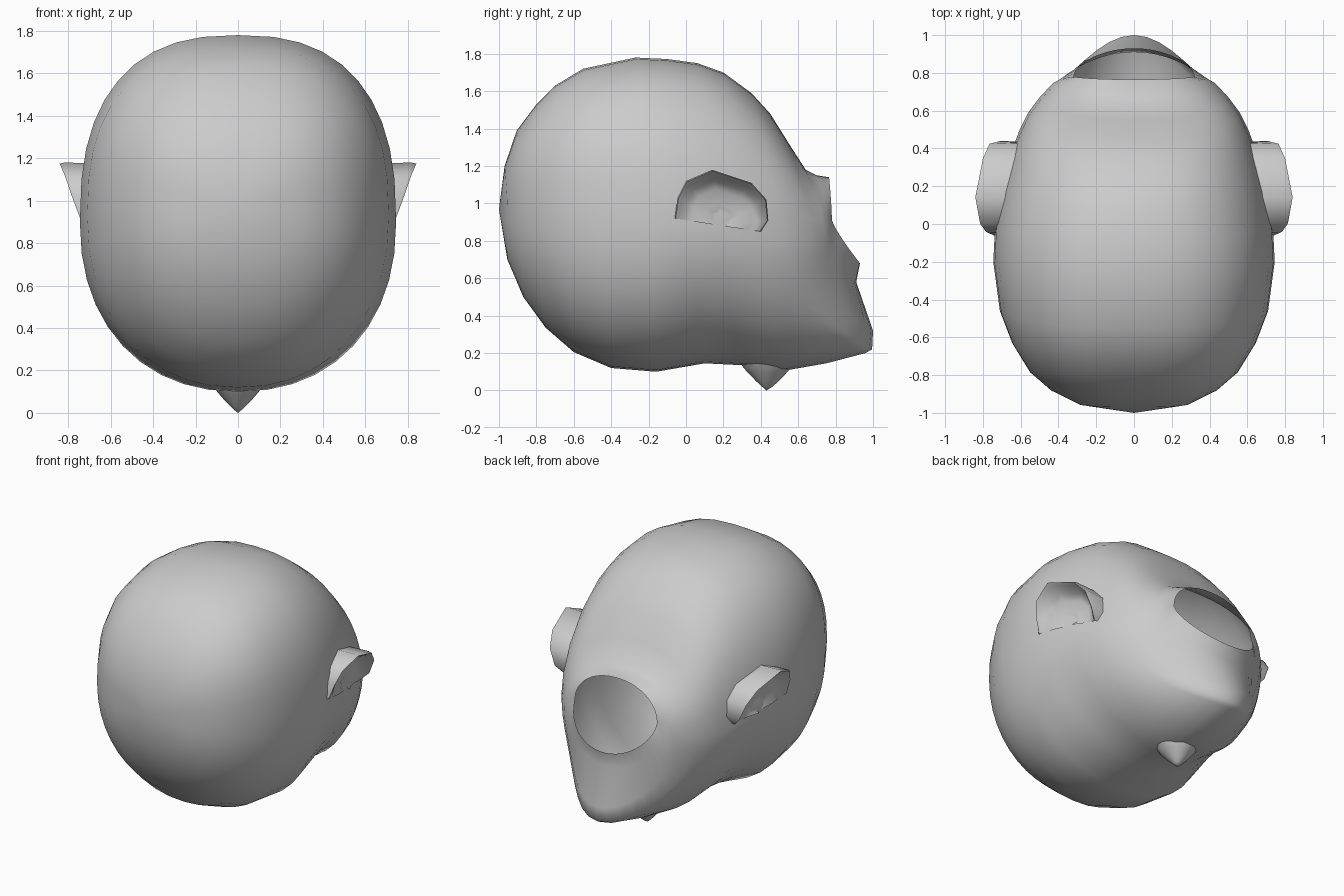
import bpy, bmesh, math

if "Cube" in bpy.data.objects:
    bpy.data.objects.remove(bpy.data.objects["Cube"])

def make(name, verts, faces, angle=50):
    me = bpy.data.meshes.new(name)
    me.from_pydata(verts, [], faces)
    bm = bmesh.new()
    bm.from_mesh(me)
    bmesh.ops.recalc_face_normals(bm, faces=bm.faces)
    bm.to_mesh(me)
    bm.free()
    ob = bpy.data.objects.new(name, me)
    bpy.context.collection.objects.link(ob)
    bpy.ops.object.select_all(action='DESELECT')
    bpy.context.view_layer.objects.active = ob
    ob.select_set(True)
    bpy.ops.object.shade_smooth_by_angle(angle=math.radians(angle))
    return ob

# Head: tilted rings from the face opening back to the rear pole
# (top y, z), (side x, y, z), (bottom y, z), optional lower squareness and bend
rings = [
    ((.765, 1.14), (.32, .78, .91), (.93, .68), 2.0, 1.2),
    ((.70, 1.15), (.385, .77, .86), (.91, .58), 2.0, 1.9),
    ((.64, 1.18), (.43, .745, .82), (1.0, .32), 2.0, 3.2),
    ((.55, 1.32), (.50, .67, .80), (.995, .22), 1.95, 3.4),
    ((.45, 1.48), (.56, .59, .80), (.96, .20), 1.9, 3.4),
    ((.35, 1.59), (.605, .50, .80), (.75, .145), 1.8, 2.6),
    ((.20, 1.70), (.65, .38, .82), (.52, .105), 1.8, 1.9),
    ((.06, 1.75), (.70, .20, .85), (.30, .135), 1.75, 1.6),
    ((-.10, 1.772), (.735, 0, .88), (.10, .145), 1.9, 1.5),
    ((-.27, 1.78), (.745, -.20, .90), (-.16, .10)),
    ((-.55, 1.72), (.71, -.46, .93), (-.40, .12)),
    ((-.70, 1.63), (.645, -.63, .95), (-.60, .205)),
    ((-.80, 1.53), (.55, -.785, .97), (-.75, .335)),
    ((-.905, 1.39), (.44, -.88, .97), (-.87, .50)),
    ((-.97, 1.20), (.29, -.955, .97), (-.955, .70)),
]
N = 40
verts, faces = [], []
for i, (top, side, bot, *shape) in enumerate(rings):
    n_low, bend = shape or (2.2, 1.5)
    for k in range(N):
        a = 2 * math.pi * k / N
        up = math.sin(a) >= 0
        n = (2.5 if i else 2.1) if up else n_low
        end, p = (top, 1.5) if up else (bot, bend)
        c = math.copysign(abs(math.cos(a)) ** (2 / n), math.cos(a))
        v = abs(math.sin(a)) ** (2 / n)
        verts.append((side[0] * c,
                      side[1] + (end[0] - side[1]) * v ** p,
                      side[2] + (end[1] - side[2]) * v))
for i in range(len(rings) - 1):
    for k in range(N):
        j = (k + 1) % N
        faces.append((i * N + k, i * N + j, (i + 1) * N + j, (i + 1) * N + k))
verts.append((0, -1, .97))
last = (len(rings) - 1) * N
for k in range(N):
    faces.append((last + k, last + (k + 1) % N, len(verts) - 1))
make("head", verts, faces, 70)

# Ears: an arched rim with a hollow settling onto the side of the head
rim = [(.66, .40, .85), (.72, .44, .91), (.765, .43, 1.02), (.80, .35, 1.11),
       (.84, .14, 1.18), (.815, 0, 1.12), (.785, -.045, 1.03), (.745, -.06, .92)]

def ear(name, s):
    cy, cz = .19, .88
    verts, faces = [], []
    for x, y, z in rim:
        for f, lift in ((.97, None), (1, .85), (.98, 1), (.92, .85),
                        (.8, .35), (.65, .12), (.4, .03), (.1, -.3)):
            py, pz = cy + (y - cy) * f, cz + (z - cz) * f
            skin = .735 - .6 * max(py, 0) ** 2 - .1 * max(pz - .9, 0)
            px = .55 if lift is None else skin + (x - skin) * lift
            verts.append((s * px, py, pz))
    m = 8
    for i in range(len(rim) - 1):
        for j in range(m - 1):
            faces.append((i * m + j, (i + 1) * m + j,
                          (i + 1) * m + j + 1, i * m + j + 1))
    make(name, verts, faces, 60)

ear("right_ear", 1)
ear("left_ear", -1)

# Small pointed nub under the jaw: (height, half width), closing at the tip
nub = [(.18, .15), (.12, .115), (.09, .09), (.05, .055), (.02, .025)]
M = 16
verts, faces = [], []
for z, r in nub:
    for k in range(M):
        a = 2 * math.pi * k / M
        verts.append((r * math.cos(a), .435 + 1.1 * r * math.sin(a), z))
for i in range(len(nub) - 1):
    for k in range(M):
        j = (k + 1) % M
        faces.append((i * M + k, i * M + j, (i + 1) * M + j, (i + 1) * M + k))
tip = len(verts)
verts.append((0, .43, 0))
for k in range(M):
    faces.append((tip - M + k, tip - M + (k + 1) % M, tip))
make("jaw_nub", verts, faces, 60)
